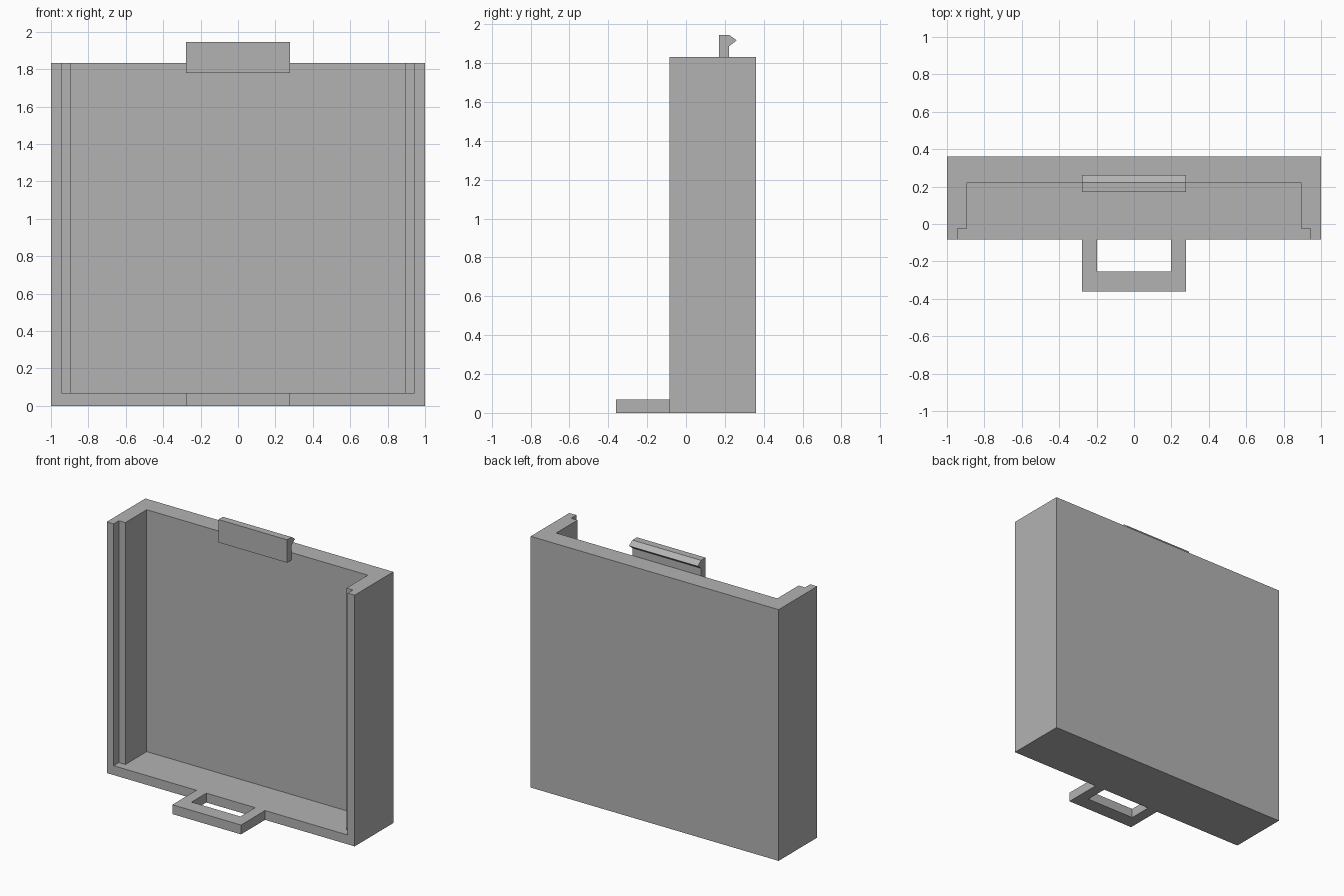
import bpy
import bmesh
from mathutils import Vector

cube = bpy.data.objects.get("Cube")
if cube:
    bpy.data.objects.remove(cube, do_unlink=True)

# Single grey plastic
grey = bpy.data.materials.new("grey plastic")
grey.use_nodes = True
colour = (0.45, 0.45, 0.45, 1.0)
grey.diffuse_color = colour
grey.node_tree.nodes["Principled BSDF"].inputs["Base Color"].default_value = colour

# Main dimensions
HEIGHT = 1.832
FLOOR = 0.068
FRONT, BACK = -0.084, 0.361
BACK_WALL = 0.222
TAB = 0.277


def prism(name, corners, offset):
    """Extrude a flat polygon along an offset vector."""
    bm = bmesh.new()
    face = bm.faces.new([bm.verts.new(c) for c in corners])
    top = bmesh.ops.extrude_face_region(bm, geom=[face])["geom"]
    moved = [v for v in top if isinstance(v, bmesh.types.BMVert)]
    bmesh.ops.translate(bm, verts=moved, vec=Vector(offset))
    bmesh.ops.recalc_face_normals(bm, faces=bm.faces[:])
    mesh = bpy.data.meshes.new(name)
    bm.to_mesh(mesh)
    bm.free()
    mesh.materials.append(grey)
    obj = bpy.data.objects.new(name, mesh)
    bpy.context.collection.objects.link(obj)
    return obj


def mirrored(half, z):
    """Complete a half outline in x, y with its reflection in x."""
    pts = half + [(-x, y) for x, y in reversed(half)]
    return [(x, y, z) for x, y in pts]


# Tray: a block hollowed from the front and top, with rebated side walls
tray = prism("tray", mirrored([(1, FRONT), (1, BACK)], 0), (0, 0, HEIGHT))
recess = [(0.944, FRONT - 0.1), (0.944, -0.024), (0.892, -0.024), (0.892, BACK_WALL)]
cutter = prism("recess_cutter", mirrored(recess, FLOOR), (0, 0, HEIGHT))
cutter.hide_render = True

cut = tray.modifiers.new("recess", "BOOLEAN")
cut.operation = "DIFFERENCE"
cut.solver = "EXACT"
cut.object = cutter
bpy.context.view_layer.objects.active = tray
bpy.ops.object.modifier_apply(modifier=cut.name)
bpy.data.objects.remove(cutter, do_unlink=True)

# Pull loop at the bottom front
loop = [(0.197, -0.254), (0.197, FRONT), (TAB, FRONT), (TAB, -0.361)]
prism("pull_loop", mirrored(loop, 0), (0, 0, FLOOR))

# Snap latch with a backward-pointing hook at the top
latch = [(0.17, 1.778), (BACK_WALL, 1.778), (BACK_WALL, 1.887),
         (0.261, 1.917), (BACK_WALL, 1.945), (0.17, 1.945)]
prism("snap_latch", [(-TAB, y, z) for y, z in latch], (2 * TAB, 0, 0))
